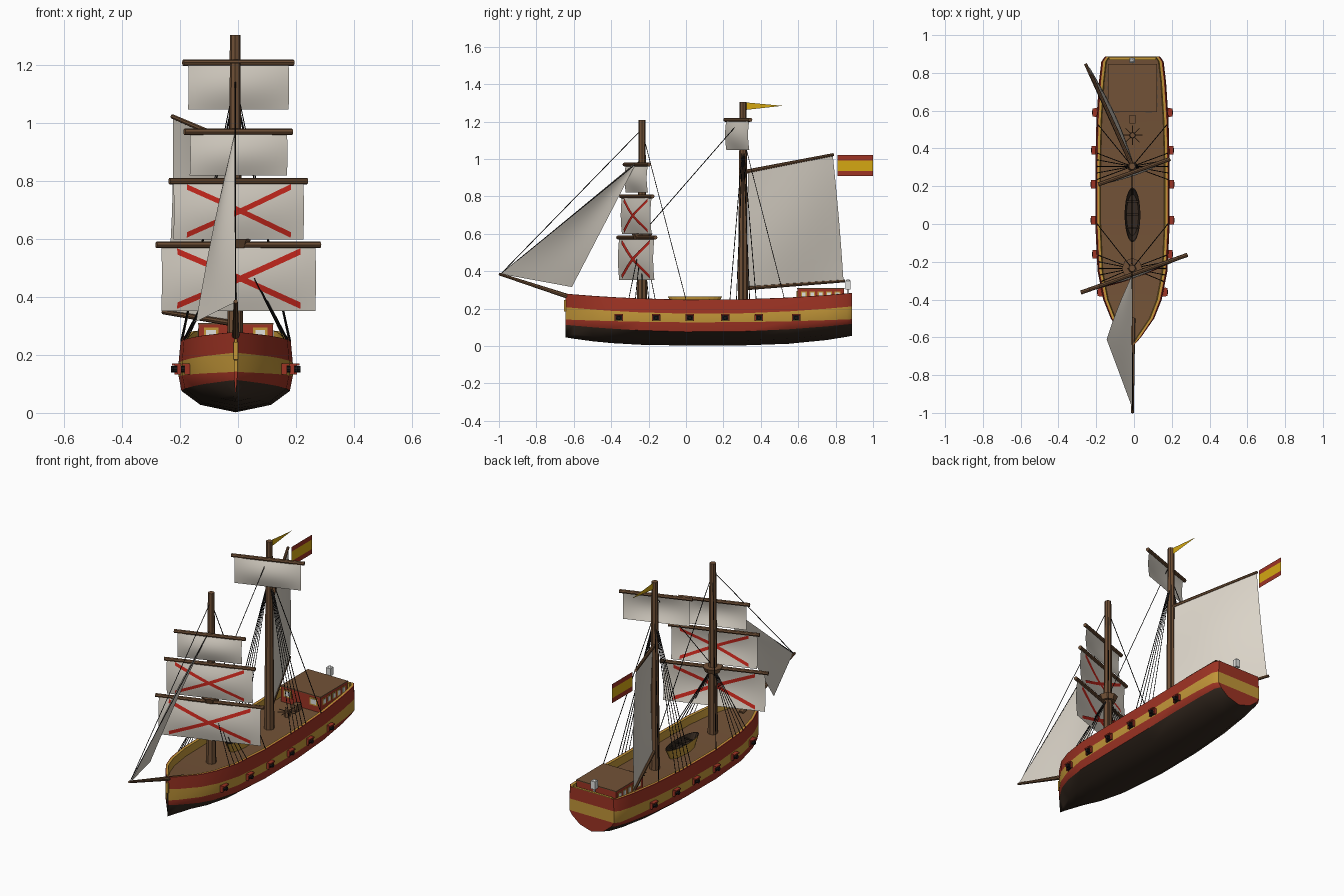
import bpy, bmesh
from math import sin, cos, pi, radians
from mathutils import Vector as V, Matrix

cube = bpy.data.objects.get("Cube")
if cube:
    bpy.data.objects.remove(cube)


def material(name, rgb):
    m = bpy.data.materials.new(name)
    m.use_nodes = True
    m.diffuse_color = (*rgb, 1)
    m.node_tree.nodes["Principled BSDF"].inputs["Base Color"].default_value = (*rgb, 1)
    return m


RED = material("hull red", (.34, .033, .017))
YELLOW = material("ochre yellow", (.54, .305, .04))
DARK = material("tarred wood", (.035, .022, .014))
WOOD = material("deck wood", (.17, .085, .038))
SPAR = material("spar wood", (.16, .08, .037))
CLOTH = material("sail cloth", (.72, .67, .59))
CROSS = material("cross red", (.6, .022, .013))
GOLD = material("flag yellow", (.66, .39, .006))
BLACK = material("black", (.009, .008, .008))
WHITE = material("white", (.75, .75, .73))
CX = -.008  # centreline of the hull


def part(name, bm, mats, smooth=False, recalc=True):
    if recalc:
        bmesh.ops.recalc_face_normals(bm, faces=bm.faces)
    mesh = bpy.data.meshes.new(name)
    bm.to_mesh(mesh)
    bm.free()
    for m in mats:
        mesh.materials.append(m)
    ob = bpy.data.objects.new(name, mesh)
    bpy.context.collection.objects.link(ob)
    if smooth:
        bpy.ops.object.select_all(action='DESELECT')
        ob.select_set(True)
        bpy.context.view_layer.objects.active = ob
        bpy.ops.object.shade_smooth_by_angle(angle=radians(35))
    return ob


def paint(verts, mat):
    for f in {f for v in verts for f in v.link_faces}:
        f.material_index = mat


def rod(bm, a, b, r1, r2=None, n=8, mat=0):
    a, b = V(a), V(b)
    turn = (b - a).to_track_quat('Z', 'Y').to_matrix().to_4x4()
    new = bmesh.ops.create_cone(bm, cap_ends=True, segments=n, radius1=r1,
                                radius2=r1 if r2 is None else r2, depth=(b - a).length,
                                matrix=Matrix.Translation((a + b) / 2) @ turn)
    paint(new["verts"], mat)


def box(bm, centre, size, mat=0):
    new = bmesh.ops.create_cube(bm, size=1, matrix=Matrix.Translation(centre) @ Matrix.Diagonal((*size, 1)))
    paint(new["verts"], mat)


# Hull: half sections lofted from stem to transom, then mirrored
STATIONS = [(-.645, .004), (-.6, .045), (-.5, .115), (-.4, .155), (-.25, .185), (0, .197),
            (.3, .197), (.55, .191), (.75, .178), (.86, .165), (.888, .145)]


def half_width(y):
    for (y0, w0), (y1, w1) in zip(STATIONS, STATIONS[1:]):
        if y <= y1:
            return w0 + (w1 - w0) * (y - y0) / (y1 - y0)


def sheer(y):
    return .246 + .034 * ((y - .1) / .76) ** 2


def section(y, w):
    u = abs(y - .1) / .76
    keel, tar, s = .002 + .047 * u ** 3, .075 + .04 * u * u, sheer(y)
    top = .965 * w
    pts = [(0, keel), (.62 * w * (w / .197) ** .5, keel + .35 * (tar - keel)), ((.95 - .06 * u ** 4) * w, tar),
           (w, .126 + .016 * u * u), (w, .172 + .037 * u * u), (top, s),
           (max(top - .005, 0), s + .001), (max(top - .018, 0), s),
           (max(top - .022, 0), s - .045), (0, s - .045)]
    return [V((x, y, z)) for x, z in pts]


bm = bmesh.new()
rings = [[bm.verts.new(p) for p in section(y, w)] for y, w in STATIONS]
STRIPS = [2, 2, 0, 1, 0, 0, 1, 1, 3]
for a, b in zip(rings, rings[1:]):
    for i, m in enumerate(STRIPS):
        bm.faces.new((a[i], a[i + 1], b[i + 1], b[i])).material_index = m
last = rings[-1]
middle = [last[0]] + [bm.verts.new((0, v.co.y, v.co.z)) for v in last[1:6]]
for i in range(5):
    loop = [middle[i], last[i], last[i + 1], middle[i + 1]]
    bm.faces.new(loop[1:] if i == 0 else loop).material_index = 1 if i == 3 else 0
hull = part("hull", bm, [RED, YELLOW, DARK, WOOD], smooth=True)
hull.modifiers.new("Mirror", 'MIRROR')
hull.location.x = CX

bm = bmesh.new()
box(bm, (CX, .876, sheer(.88) - .022), (.25, .014, .046))
box(bm, (CX, -.645, .215), (.016, .012, .06))
part("rail_ends", bm, [YELLOW])

# Gun ports: dark port, barrel and red frame
bm = bmesh.new()
for y in (-.36, -.16, .02, .21, .39, .59):
    for side in (-1, 1):
        def at(out, dy, z):
            return CX + side * (half_width(y) + out), y + dy, z
        box(bm, at(0, 0, .15), (.02, .036, .03), 0)
        rod(bm, at(-.01, 0, .15), at(.026, 0, .15), .012, .011, 8, 0)
        box(bm, at(.008, 0, .167), (.03, .044, .007), 1)
        for dy in (-.02, .02):
            box(bm, at(.004, dy, .15), (.02, .006, .034), 1)
part("guns", bm, [BLACK, RED])

# Stern cabin with roof and windows
bm = bmesh.new()
box(bm, (CX, .72, .253), (.256, .25, .106), 0)
box(bm, (CX, .72, .307), (.26, .254, .005), 1)
for x in (-.085, .085):
    box(bm, (CX + x, .595, .272), (.05, .006, .044), 2)
    box(bm, (CX + x, .5935, .272), (.034, .008, .028), 3)
for side in (-1, 1):
    for i in range(5):
        y = .63 + .045 * i
        box(bm, (CX + side * .127, y, .272), (.005, .032, .038), 2)
        box(bm, (CX + side * .128, y, .272), (.007, .02, .025), 3)
part("stern_cabin", bm, [RED, WOOD, YELLOW, WHITE])

bm = bmesh.new()
box(bm, (-.01, .866, .29), (.01, .01, .03))
box(bm, (-.01, .866, .324), (.028, .028, .046))
rod(bm, (-.01, .866, .347), (-.01, .866, .355), .016, .006, 6)
part("stern_lantern", bm, [WHITE])

# Boat stowed on deck
bm = bmesh.new()
outline = [V((.042 * cos(t), .048 + .145 * sin(t), 0)) for t in (2 * pi * i / 24 for i in range(24))]
loops = [[bm.verts.new((CX + p.x * k, .048 + (p.y - .048) * k, z)) for p in outline]
         for k, z in ((.75, .2), (1, .264), (.95, .264), (.75, .225))]
for a, b, m in zip(loops, loops[1:], (0, 1, 1)):
    for i in range(24):
        j = (i + 1) % 24
        bm.faces.new((a[i], a[j], b[j], b[i])).material_index = m
bm.faces.new(loops[-1]).material_index = 1
for y in (-.02, .05, .12):
    box(bm, (CX, y, .25), (.066, .01, .005), 1)
part("deck_boat", bm, [YELLOW, DARK])

# Capstan with bars and a small companion box
bm = bmesh.new()
rod(bm, (CX, .47, .2), (CX, .47, .248), .018, .014)
for i in range(4):
    d = V((cos(pi * i / 4), sin(pi * i / 4), 0)) * .052
    c = V((CX, .47, .238))
    rod(bm, c - d, c + d, .003, n=6)
box(bm, (CX, .555, .226), (.034, .045, .05))
part("capstan", bm, [SPAR])

# Masts, bowsprit and fighting top
FORE, MAIN = V((-.01, -.235, 0)), V((-.01, .305, 0))
UP = V((0, 0, 1))
for name, foot, top in (("fore_mast", FORE, 1.207), ("main_mast", MAIN, 1.304)):
    bm = bmesh.new()
    rod(bm, foot + UP * .18, foot + UP * top, .028, .018)
    part(name, bm, [SPAR])
bm = bmesh.new()
rod(bm, (CX, -.5, .222), (CX, -1, .385), .015, .007)
part("bowsprit", bm, [SPAR])
bm = bmesh.new()
rod(bm, FORE + UP * .57, FORE + UP * .6, .042, .055)
part("fore_top", bm, [SPAR])


# Sails: a bulged four-cornered surface
def surface(corners, belly):
    tl, tr, br, bl = map(V, corners)

    def point(u, v):
        flat = tl.lerp(tr, u).lerp(bl.lerp(br, u), v)
        return flat + V(belly) * sin(pi * v) * (.35 + .65 * sin(pi * u))
    return point


def sheet(bm, point, nu, nv):
    grid = [[bm.verts.new(point(i / nu, j / nv)) for i in range(nu + 1)] for j in range(nv + 1)]
    for a, b in zip(grid, grid[1:]):
        for i in range(nu):
            bm.faces.new((a[i], a[i + 1], b[i + 1], b[i]))


YAW = radians(19.5)
ALONG, AHEAD = V((cos(YAW), sin(YAW), 0)), V((sin(YAW), -cos(YAW), 0))


def square_sail(name, mast, yard_half, sail_half, top, foot, cross):
    c = mast + V((.011, -.028, 0))
    bm = bmesh.new()
    rod(bm, c - ALONG * yard_half + UP * top, c + ALONG * yard_half + UP * top, .011)
    part(name + "_yard", bm, [SPAR])
    arm = ALONG * sail_half
    point = surface([c - arm + UP * top, c + arm + UP * top, c + arm + UP * foot, c - arm + UP * foot],
                    AHEAD * .02)
    bm = bmesh.new()
    sheet(bm, point, 16, 10)
    part(name + "_sail", bm, [CLOTH], smooth=True, recalc=False)
    if cross:
        bm = bmesh.new()
        for face in (-.003, .003):
            for flip in (False, True):
                def strip(s, t):
                    u, v = .1 + .8 * s, .1 + .82 * s + (t - .5) * .095
                    return point(u, 1.02 - v if flip else v) + AHEAD * face
                sheet(bm, strip, 24, 1)
        part(name + "_cross", bm, [CROSS], recalc=False)


square_sail("fore_course", FORE, .3, .282, .58, .352, True)
square_sail("fore_topsail", FORE, .252, .238, .8, .598, True)
square_sail("fore_topgallant", FORE, .197, .178, .97, .82, False)
square_sail("main_topsail", MAIN, .202, .184, 1.209, 1.048, False)

head = V((-.007, -.268, .982))
jib = surface([head, head + V((0, .004, 0)), (-.145, -.61, .315), (-.003, -.99, .385)], (-.02, 0, 0))
throat, peak, clew, tack = (-.015, .33, .935), (-.224, .785, 1.02), (-.25, .842, .35), (-.015, .33, .315)
spanker = surface([throat, peak, clew, tack], (.025, .01, 0))
for name, point in (("jib_sail", jib), ("spanker_sail", spanker)):
    bm = bmesh.new()
    sheet(bm, point, 12, 12)
    part(name, bm, [CLOTH], smooth=True, recalc=False)
bm = bmesh.new()
rod(bm, (-.01, .31, .93), (-.226, .788, 1.023), .011, .008)
rod(bm, (-.01, .31, .308), (-.257, .848, .348), .011, .008)
part("gaff_and_boom", bm, [SPAR])

# Ensign and pennant: flat cloth
bm = bmesh.new()
levels = [[bm.verts.new((-.218, y, z)) for y in (.81, 1)] for z in (.908, .936, .992, 1.02)]
for i, (a, b) in enumerate(zip(levels, levels[1:])):
    bm.faces.new((a[0], a[1], b[1], b[0])).material_index = i % 2
part("ensign", bm, [RED, GOLD], recalc=False)
bm = bmesh.new()
bm.faces.new([bm.verts.new((-.01, y, z)) for y, z in ((.32, 1.262), (.515, 1.284), (.32, 1.302))])
part("pennant", bm, [GOLD], recalc=False)

# Standing rigging: stays, backstays and shrouds
bm = bmesh.new()


def rope(a, b):
    rod(bm, a, b, .0022, n=4)


rope(FORE + UP * 1.16, (CX, -.99, .385))
rope(FORE + UP * 1.0, (CX, -.99, .385))
rope(MAIN + UP * 1.22, FORE + UP * .6)
for side in (-1, 1):
    for mast, high, stay, aft in ((FORE, .6, 1.15, 0), (MAIN, 1.1, 1.12, .525)):
        rope(mast + UP * stay, (CX + side * half_width(aft) * .95, aft, sheer(aft)))
        for i in range(5):
            y = mast.y - .07 + .035 * i
            rope(mast + UP * high, (CX + side * half_width(y) * .96, y, sheer(y)))
part("rigging", bm, [BLACK])
